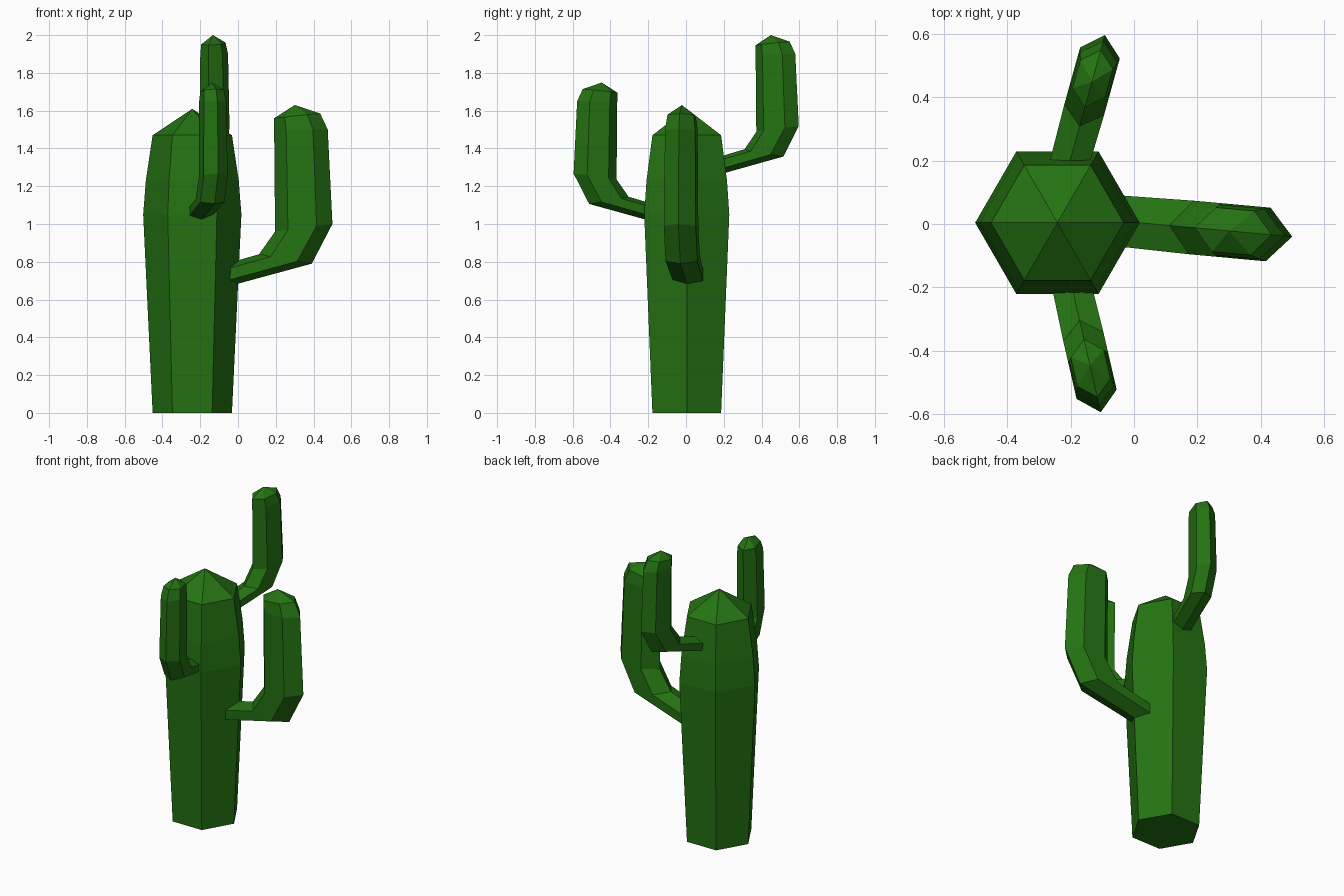
import bpy, bmesh
from math import sin, cos, radians
from mathutils import Vector

if "Cube" in bpy.data.objects:
    bpy.data.objects.remove(bpy.data.objects["Cube"])

green = bpy.data.materials.new("cactus_green")
green.diffuse_color = (0.018, 0.17, 0.006, 1)
green.use_nodes = True
green.node_tree.nodes["Principled BSDF"].inputs["Base Color"].default_value = green.diffuse_color


def loft(name, rings, apex):
    """Skin six-sided rings, closed flat at the start and by a point at the end."""
    bm = bmesh.new()
    loops = [[bm.verts.new(p) for p in ring] for ring in rings]
    tip = bm.verts.new(apex)
    bm.faces.new(loops[0])
    for a, b in zip(loops, loops[1:]):
        for i in range(6):
            j = (i + 1) % 6
            bm.faces.new((a[i], a[j], b[j], b[i]))
    for i in range(6):
        bm.faces.new((loops[-1][i], loops[-1][(i + 1) % 6], tip))
    bmesh.ops.recalc_face_normals(bm, faces=bm.faces)
    mesh = bpy.data.meshes.new(name)
    bm.to_mesh(mesh)
    bm.free()
    mesh.materials.append(green)
    obj = bpy.data.objects.new(name, mesh)
    bpy.context.collection.objects.link(obj)
    return obj


# Trunk: bulging hexagonal column with a low pointed top (height, radius)
TRUNK = [(0, 0.21), (1.05, 0.26), (1.23, 0.246), (1.47, 0.21)]
cx, cy = -0.242, 0.004
loft("trunk",
     [[(cx + r * cos(radians(60 * i)), cy + r * sin(radians(60 * i)), z)
       for i in range(6)] for z, r in TRUNK],
     (cx, cy, 1.61))

# Arm profile: inner (u, z), outer (u, z), half width; u = 0 at the outermost point
ARM = [
    ((-0.58, 0.785), (-0.58, 0.663), 0.080),
    ((-0.39, 0.84), (-0.11, 0.79), 0.085),
    ((-0.305, 0.96), (0.0, 1.0), 0.085),
    ((-0.31, 1.50), (-0.025, 1.50), 0.080),
    ((-0.31, 1.56), (-0.065, 1.585), 0.070),
]


def arm(name, tip, heading, scale, lift):
    h = radians(heading)

    def place(u, v, z):
        u, v = u * scale, v * scale
        return (tip[0] + u * cos(h) - v * sin(h),
                tip[1] + u * sin(h) + v * cos(h), z * scale + lift)

    rings = []
    for inner, outer, w in ARM:
        a, b = Vector(inner), Vector(outer)
        ring = []
        for t, side in ((0, 0), (.25, 1), (.75, 1), (1, 0), (.75, -1), (.25, -1)):
            p = a.lerp(b, t)
            ring.append(place(p.x, side * w, p.y))
        rings.append(ring)
    loft(name, rings, place(-0.20, 0, 1.63))


# Three arms around the trunk
arm("right_arm", (0.50, -0.04), -5.2, 1.0, 0.0)
arm("back_arm", (-0.092, 0.597), 74.5, 0.765, 0.753)
arm("front_arm", (-0.105, -0.595), -77, 0.765, 0.502)
